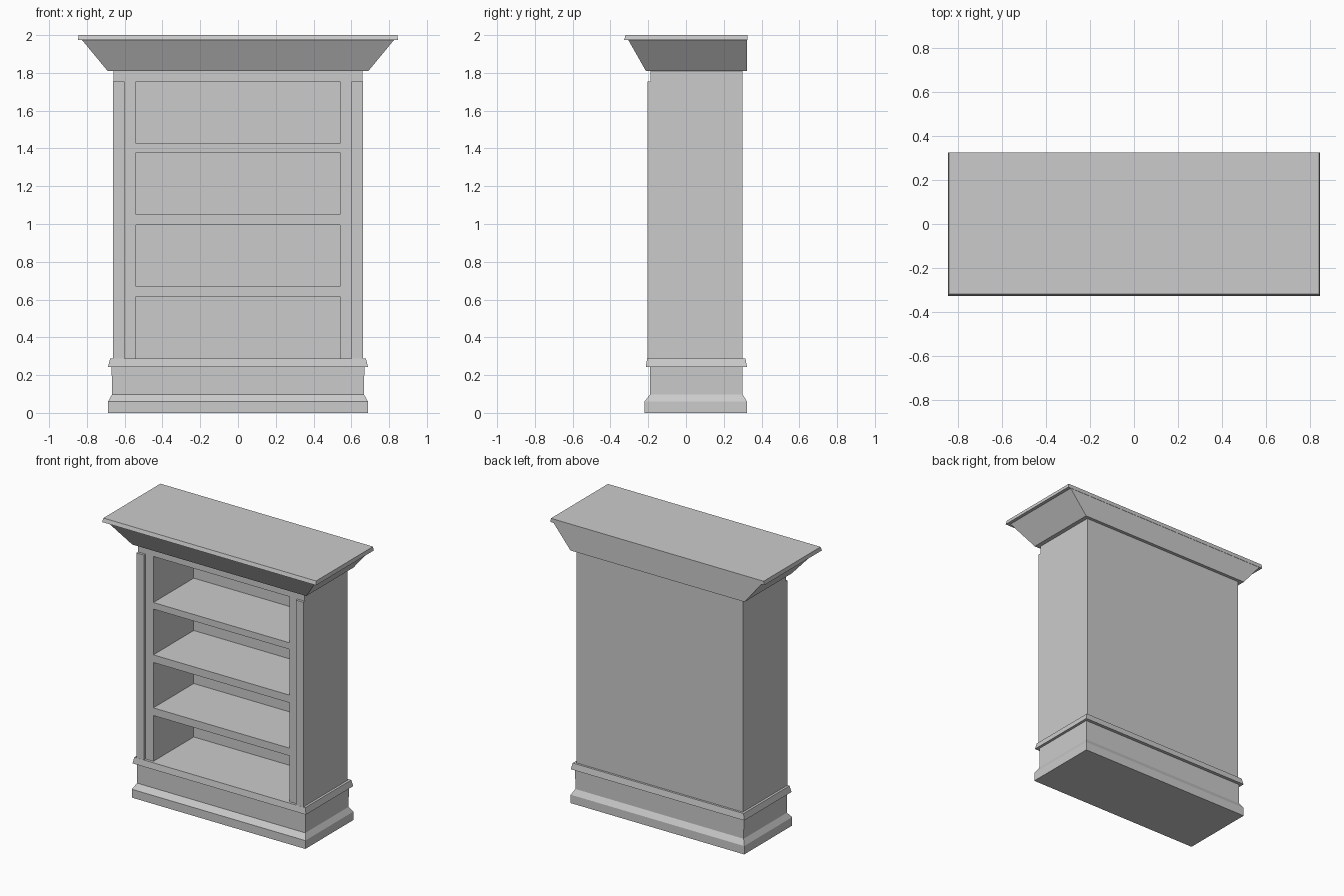
import bpy, bmesh

if "Cube" in bpy.data.objects:
    bpy.data.objects.remove(bpy.data.objects["Cube"])


def finish(name, bm):
    bmesh.ops.remove_doubles(bm, verts=bm.verts, dist=1e-5)
    bmesh.ops.recalc_face_normals(bm, faces=bm.faces)
    mesh = bpy.data.meshes.new(name)
    bm.to_mesh(mesh)
    bm.free()
    ob = bpy.data.objects.new(name, mesh)
    bpy.context.collection.objects.link(ob)
    return ob


def loft(name, rings, cx=0.0):
    """Stack of rectangles, each given as (half width, front y, back y, z)."""
    bm = bmesh.new()
    loops = [[bm.verts.new(p) for p in ((cx - w, f, z), (cx + w, f, z),
                                        (cx + w, b, z), (cx - w, b, z))]
             for w, f, b, z in rings]
    bm.faces.new(loops[0])
    bm.faces.new(loops[-1])
    for lo, hi in zip(loops, loops[1:]):
        for i in range(4):
            j = (i + 1) % 4
            bm.faces.new((lo[i], lo[j], hi[j], hi[i]))
    return finish(name, bm)


# Plinth with chamfered foot, and the bead moulding above it
loft("plinth", [(0.688, -0.22, 0.323, 0), (0.688, -0.22, 0.323, 0.06),
                (0.667, -0.19, 0.30, 0.098), (0.669, -0.19, 0.30, 0.243)])
loft("base_moulding", [(0.688, -0.213, 0.323, 0.243), (0.677, -0.206, 0.315, 0.287)])

# Carcass: front is a grid of frame strips, every second middle cell is an open bay
W, FRONT, BACK, INNER = 0.66, -0.187, 0.30, 0.27
xs = [-W, -0.54, 0.54, W]
zs = [0.287, 0.615, 0.67, 0.995, 1.05, 1.378, 1.425, 1.755, 1.81]
bm = bmesh.new()


def quad(*pts):
    bm.faces.new([bm.verts.new(p) for p in pts])


for k, (z0, z1) in enumerate(zip(zs, zs[1:])):
    for s in (-W, W):
        quad((s, FRONT, z0), (s, BACK, z0), (s, BACK, z1), (s, FRONT, z1))
    quad((-W, BACK, z0), (W, BACK, z0), (W, BACK, z1), (-W, BACK, z1))
    for i in range(3):
        a, b = xs[i], xs[i + 1]
        if i == 1 and k % 2 == 0:
            rim = [(a, z0), (b, z0), (b, z1), (a, z1)]
            for (x, z), (u, v) in zip(rim, rim[1:] + rim[:1]):
                quad((x, FRONT, z), (u, FRONT, v), (u, INNER, v), (x, INNER, z))
            quad(*[(x, INNER, z) for x, z in rim])
        else:
            quad((a, FRONT, z0), (b, FRONT, z0), (b, FRONT, z1), (a, FRONT, z1))
finish("shelf_carcass", bm)

# Raised pilasters at the front corners
for side, cx in (("left", -0.632), ("right", 0.632)):
    loft(side + "_pilaster", [(0.03, -0.205, FRONT, 0.287), (0.03, -0.205, FRONT, 1.755)], cx)

# Flared crown and thin top board, both flat at the back
loft("crown", [(0.69, -0.212, 0.323, 1.81), (0.825, -0.305, 0.323, 1.973)])
loft("top_board", [(0.848, -0.328, 0.325, 1.973), (0.843, -0.32, 0.325, 2.0)])
